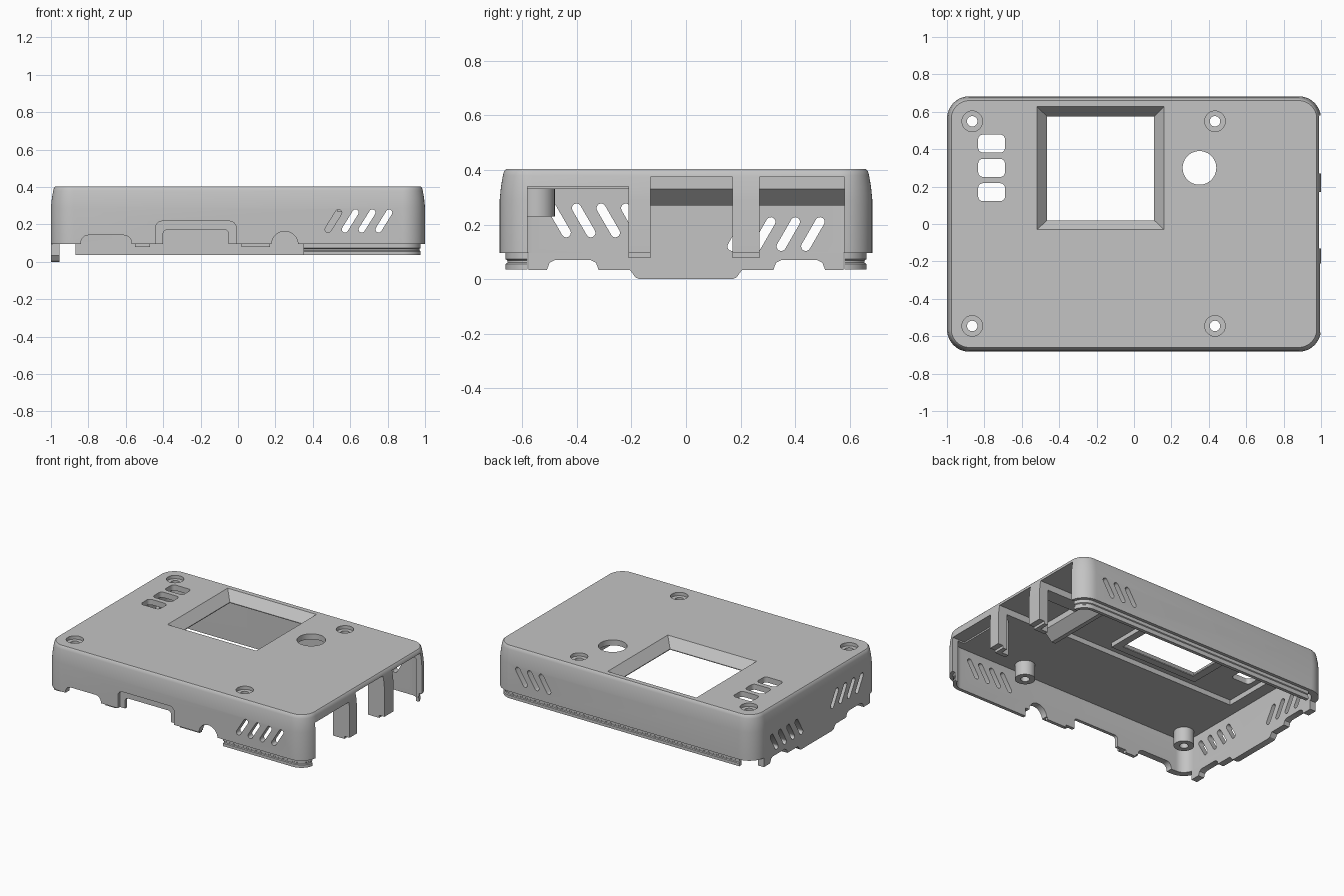
import bpy, bmesh, math

if "Cube" in bpy.data.objects:
    bpy.data.objects.remove(bpy.data.objects["Cube"], do_unlink=True)

grey = bpy.data.materials.new("light_grey_plastic")
grey.use_nodes = True
grey.diffuse_color = (0.55, 0.55, 0.55, 1)
grey.node_tree.nodes["Principled BSDF"].inputs["Base Color"].default_value = (0.55, 0.55, 0.55, 1)
TOP = 0.403      # top face
RIM = 0.095      # bottom of the outer wall, above the lip
CEILING = 0.33
WALL = 0.045
DEPTH = 0.683    # half depth


def loft(name, rings):
    """Closed solid through rings holding the same number of points."""
    bm = bmesh.new()
    loops = [[bm.verts.new(p) for p in ring] for ring in rings]
    n = len(loops[0])
    for a, b in zip(loops, loops[1:]):
        for i in range(n):
            j = (i + 1) % n
            bm.faces.new((a[i], a[j], b[j], b[i]))
    bm.faces.new(loops[0][::-1])
    bm.faces.new(loops[-1])
    bmesh.ops.recalc_face_normals(bm, faces=bm.faces)
    mesh = bpy.data.meshes.new(name)
    bm.to_mesh(mesh)
    bm.free()
    mesh.materials.append(grey)
    ob = bpy.data.objects.new(name, mesh)
    bpy.context.collection.objects.link(ob)
    return ob


def prism(name, pts, lo, hi, axis):
    place = {"x": lambda a, b, d: (d, a, b),
             "y": lambda a, b, d: (a, d, b),
             "z": lambda a, b, d: (a, b, d)}[axis]
    return loft(name, [[place(a, b, d) for a, b in pts] for d in (lo, hi)])


def rect(x0, x1, y0, y1, r=0.0, n=8):
    """Rectangle outline, with rounded corners when r is given."""
    if r == 0:
        return [(x0, y0), (x1, y0), (x1, y1), (x0, y1)]
    pts = []
    corners = ((x1 - r, y1 - r), (x0 + r, y1 - r), (x0 + r, y0 + r), (x1 - r, y0 + r))
    for k, (cx, cy) in enumerate(corners):
        for i in range(n + 1):
            t = math.pi / 2 * (k + i / n)
            pts.append((cx + r * math.cos(t), cy + r * math.sin(t)))
    return pts


def circle(cx, cy, r, n=32):
    return [(cx + r * math.cos(math.tau * i / n), cy + r * math.sin(math.tau * i / n))
            for i in range(n)]


def capsule(cx, cy, dx, dy, r=0.017, n=8):
    """Slanted slot outline from (cx-dx, cy-dy) to (cx+dx, cy+dy)."""
    start = math.atan2(dy, dx) - math.pi / 2
    pts = []
    for s in (1, -1):
        for i in range(n + 1):
            t = start + math.pi * i / n + (0 if s > 0 else math.pi)
            pts.append((cx + s * dx + r * math.cos(t), cy + s * dy + r * math.sin(t)))
    return pts


def box(name, x0, x1, y0, y1, z0, z1):
    return prism(name, rect(x0, x1, y0, y1), z0, z1, "z")


def cut(cutter, *targets):
    cutter.hide_render = True
    for ob in targets:
        mod = ob.modifiers.new("cut", "BOOLEAN")
        mod.operation = "DIFFERENCE"
        mod.solver = "EXACT"
        mod.object = cutter
        bpy.context.view_layer.objects.active = ob
        bpy.ops.object.modifier_apply(modifier=mod.name)
    bpy.data.objects.remove(cutter, do_unlink=True)


def outline(inset, z):
    return [(x, y, z) for x, y in
            rect(-1 + inset, 1 - inset, -DEPTH + inset, DEPTH - inset, 0.12 - inset, 12)]


# Outer shell with grooved lip and softened top edge
shell = loft("case_shell", [outline(i, z) for i, z in (
    (0.022, 0.036), (0.022, 0.056), (0.028, 0.06), (0.028, 0.069), (0.022, 0.073),
    (0.022, RIM), (0, RIM), (0, 0.29), (0.005, 0.34), (0.012, 0.38),
    (0.016, 0.395), (0.023, TOP))])
cut(loft("cavity", [outline(WALL, -0.1), outline(WALL, CEILING)]), shell)

# Lip removed along the front connectors and the right-hand wall
cut(box("lip_cut", -1.1, -0.87, -0.8, 0.8, -0.1, RIM), shell)
cut(box("lip_cut", -0.9, 0.35, -0.8, -0.5, -0.1, RIM), shell)

# Thin ceiling around the display, which keeps a raised bezel frame
cut(box("display_recess", -0.87, 0.53, -0.1, 0.635, 0.2, 0.365), shell)
frame = box("display_frame", -0.52, 0.16, -0.03, 0.63, 0.335, 0.37)

# Sloped rib behind the ports
prism("sloped_rib", [(0.56, 0.27), (0.625, CEILING), (0.625, 0.335), (0.53, 0.335),
                     (0.53, 0.27)], -0.135, 0.64, "y")

# Screw posts
posts = [prism("screw_post", circle(x, -0.545, 0.064), 0.23, 0.335, "z")
         for x in (-0.865, 0.433)]

# Connector ports on the long end
cut(box("port", 0.9, 1.1, -0.58, -0.21, -0.1, 0.34), shell)
for y0, y1 in ((-0.13, 0.17), (0.27, 0.58)):
    cut(box("port", 0.62, 1.1, y0, y1, -0.1, 0.375), shell)
for y0, y1 in ((-0.21, -0.13), (0.17, 0.27)):
    cut(box("lip_cut", 0.9, 1.1, y0 - 0.01, y1 + 0.01, -0.1, RIM), shell)
    box("port_divider", 0.93, 0.96, y0, y1, 0.077, 0.335)
    box("port_divider_rib", 0.875, 0.93, y0, y0 + 0.03, 0.077, 0.335)

# Display window with sloped bezel
cut(loft("window", [[(x, y, z) for x, y in rect(*r)] for r, z in (
    ((-0.465, 0.108, 0.02, 0.575), 0.2), ((-0.465, 0.108, 0.02, 0.575), 0.34),
    ((-0.518, 0.16, -0.03, 0.627), TOP), ((-0.518, 0.16, -0.03, 0.627), 0.5))]),
    shell, frame)

# Round opening and three button openings
cut(prism("knob_hole", circle(0.35, 0.3, 0.09, 48), 0.2, 0.5, "z"), shell)
for y in (0.43, 0.30, 0.17):
    cut(prism("button_hole", rect(-0.833, -0.69, y - 0.048, y + 0.048, 0.025),
              0.2, 0.5, "z"), shell)

# Counterbored screw holes
for x in (-0.865, 0.433):
    for y in (-0.545, 0.549):
        cut(prism("counterbore", circle(x, y, 0.055), 0.38, 0.5, "z"), shell)
        cut(prism("screw_hole", circle(x, y, 0.028), 0.1, 0.5, "z"), shell, *posts)

# Slanted vents: front, back and left-hand end
for i in range(4):
    x = 0.51 + 0.09 * i
    cut(prism("vent", capsule(x, 0.218, 0.028, 0.045), -0.8, -0.6, "y"), shell)
    if i:
        cut(prism("vent", capsule(x, 0.218, 0.028, 0.045), 0.6, 0.8, "y"), shell)
    cut(prism("vent", capsule(-0.465 + 0.09 * i, 0.215, -0.026, 0.045),
              -1.1, -0.9, "x"), shell)
    cut(prism("vent", capsule(0.195 + 0.09 * i, 0.165, 0.026, 0.045),
              -1.1, -0.9, "x"), shell)

# Front connector openings
cut(prism("power_opening", rect(-0.84, -0.57, -0.1, 0.142, 0.04), -0.8, -0.6, "y"), shell)
cut(prism("video_recess", rect(-0.44, -0.01, -0.1, 0.217, 0.035), -0.8, -0.66, "y"), shell)
cut(prism("video_opening", rect(-0.40, -0.05, -0.1, 0.17, 0.02), -0.8, -0.6, "y"), shell)
cut(prism("audio_opening", circle(0.25, 0.092, 0.071), -0.8, -0.6, "y"), shell)
for x0, x1 in ((-0.55, -0.47), (0.02, 0.17)):
    box("front_locating_tab", x0, x1, -0.661, -0.638, 0.078, RIM)

# Lower edge of the left-hand end, with two notches and a central tab
half = [(0.17, 0.0), (0.185, 0.006), (0.205, 0.033), (0.32, 0.033), (0.33, 0.06),
        (0.35, 0.07), (0.48, 0.07), (0.5, 0.06), (0.51, 0.033), (0.578, 0.033), (0.578, RIM)]
prism("end_skirt", half + [(-y, z) for y, z in reversed(half)], -1.0, -1 + WALL, "x")

# Smooth rounded surfaces, keep edges crisp
bpy.ops.object.select_all(action="DESELECT")
for ob in bpy.context.collection.objects:
    if ob.type == "MESH" and grey.name in ob.data.materials:
        ob.select_set(True)
bpy.context.view_layer.objects.active = shell
bpy.ops.object.shade_smooth_by_angle(angle=math.radians(30))
